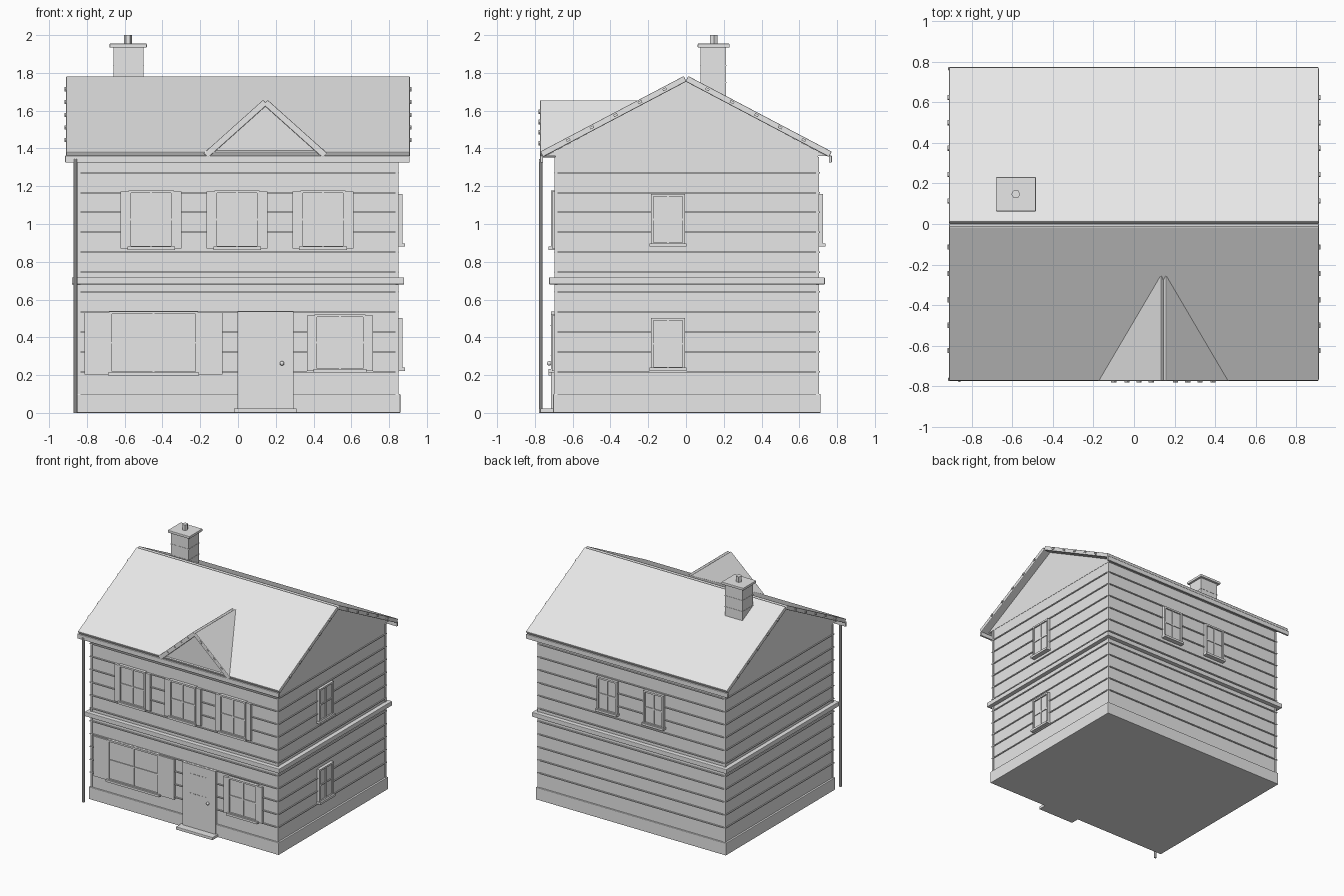
import bpy, math
from mathutils import Matrix, Vector

if "Cube" in bpy.data.objects:
    bpy.data.objects.remove(bpy.data.objects["Cube"])

GREY = bpy.data.materials.new("plain_grey")
GREY.diffuse_color = (0.8, 0.8, 0.8, 1)
GREY.use_nodes = True
GREY.node_tree.nodes["Principled BSDF"].inputs["Base Color"].default_value = GREY.diffuse_color


def mesh_object(name, verts, faces):
    me = bpy.data.meshes.new(name)
    me.from_pydata(verts, [], faces)
    me.materials.append(GREY)
    ob = bpy.data.objects.new(name, me)
    bpy.context.collection.objects.link(ob)
    return ob


def prism(name, profile, a, b, axis, bevel=0):
    """Extrude a 2D profile from a to b: axis 'x' -> profile (y,z), 'y' -> (x,z), 'z' -> (x,y)."""
    area = sum(p[0] * q[1] - q[0] * p[1] for p, q in zip(profile, profile[1:] + profile[:1]))
    if (area < 0) != (axis == 'y'):
        profile = profile[::-1]
    put = {'x': lambda p, t: (t, p[0], p[1]),
           'y': lambda p, t: (p[0], t, p[1]),
           'z': lambda p, t: (p[0], p[1], t)}[axis]
    n = len(profile)
    verts = [put(p, a) for p in profile] + [put(p, b) for p in profile]
    faces = [list(range(n))[::-1], list(range(n, 2 * n))]
    faces += [[i, (i + 1) % n, (i + 1) % n + n, i + n] for i in range(n)]
    ob = mesh_object(name, verts, faces)
    if bevel:
        m = ob.modifiers.new("soft_edges", 'BEVEL')
        m.width, m.segments = bevel, 2
    return ob


def box(name, x, y, z, bevel=0):
    return prism(name, [(x[0], y[0]), (x[1], y[0]), (x[1], y[1]), (x[0], y[1])], z[0], z[1], 'z', bevel)


def tube(name, x, y, r, z, sides):
    ring = [(x + r * math.cos(2 * math.pi * i / sides), y + r * math.sin(2 * math.pi * i / sides))
            for i in range(sides)]
    return prism(name, ring, z[0], z[1], 'z')


# walls, plinth, floor band and siding battens
CY = 0.005
box("walls", (-0.845, 0.845), (CY - 0.695, CY + 0.695), (0, 1.365))
box("plinth", (-0.86, 0.86), (CY - 0.708, CY + 0.708), (0, 0.1), 0.004)
box("floor_band", (-0.88, 0.88), (CY - 0.73, CY + 0.73), (0.68, 0.717), 0.004)
for i in range(11):
    z = 0.219 + 0.1053 * i
    box("siding_batten", (-0.853, 0.853), (CY - 0.704, CY + 0.704), (z - 0.004, z + 0.004))
for sx in (-1, 1):
    for sy in (-1, 1):
        x, y = sx * 0.842, CY + sy * 0.692
        box("corner_board", (x - 0.008, x + 0.008), (y - 0.008, y + 0.008), (0.1, 1.355))


# roof slabs: two leaning boards meeting at a ridge
def roof_pair(name, centre, half, eave, ridge, thick, a, b, axis, ribs, rib_a, rib_b):
    for s in (-1, 1):
        low, high = Vector((half, eave)), Vector((0.012, ridge))
        d = (high - low).normalized()
        n = Vector((d.y, -d.x))
        if n.y > 0:
            n = -n
        n *= thick
        flip = lambda p: (centre + s * p.x, p.y)
        prism(name + "_slab", [flip(p) for p in (low, high, high + n, low + n)], a, b, axis, 0.005)
        # course ribs showing at the slab ends
        for t in ribs:
            c = Vector((t, eave + (half - t) * (ridge - eave) / (half - 0.012))) + n * 0.45
            u, w = d * 0.011, n * 0.2
            prism(name + "_rib", [flip(c + q) for q in (u + w, u - w, -u - w, -u + w)],
                  rib_a, rib_b, axis)


roof_pair("main_roof", 0, 0.772, 1.383, 1.783, 0.032, -0.91, 0.91, 'x',
          (0.63, 0.505, 0.38, 0.25, 0.12), -0.918, 0.918)
prism("attic", [(-0.745, 1.36), (0.745, 1.36), (0, 1.755)], -0.847, 0.847, 'x')
roof_pair("dormer_roof", 0.145, 0.327, 1.375, 1.657, 0.034, -0.773, -0.24, 'y',
          (0.255, 0.19, 0.13, 0.07), -0.78, -0.3)
prism("dormer_gable", [(-0.15, 1.36), (0.44, 1.36), (0.145, 1.625)], -0.762, -0.3, 'y')

# gutters and downpipe
for s in (-1, 1):
    box("gutter", (-0.915, 0.908), sorted((s * 0.756, s * 0.772)), (1.325, 1.362), 0.003)
tube("downpipe", -0.86, -0.768, 0.01, (0, 1.345), 10)

# chimney
box("chimney_stack", (-0.66, -0.5), (0.077, 0.213), (1.6, 1.935))
for z in (1.75, 1.84):
    box("chimney_course", (-0.662, -0.498), (0.075, 0.215), (z - 0.003, z + 0.003))
box("chimney_cap", (-0.68, -0.483), (0.062, 0.231), (1.934, 1.955), 0.004)
tube("chimney_pot", -0.582, 0.147, 0.022, (1.955, 2.0), 6)


# windows are drawn facing the front, then turned onto their wall
def window(turn, wall, u, width, z0, z1, shutter=0, panes=2):
    m = Matrix.Rotation(turn, 4, 'Z')
    u0, u1 = u - width / 2, u + width / 2
    mid = (z0 + z1) / 2

    def part(name, x, out, z):
        ob = box(name, x, (-wall - out, -wall + 0.005), z)
        ob.data.transform(m)

    part("window_glass", (u0, u1), 0.014, (z0, z1))
    f = 0.014
    for x in ((u0, u0 + f), (u1 - f, u1)):
        part("window_frame_side", x, 0.025, (z0, z1))
    for z in ((z0, z0 + f), (z1 - f, z1)):
        part("window_frame_rail", (u0, u1), 0.025, z)
    for i in range(1, panes):
        c = u0 + width * i / panes
        part("window_mullion", (c - 0.005, c + 0.005), 0.02, (z0, z1))
    part("window_crossbar", (u0, u1), 0.02, (mid - 0.005, mid + 0.005))
    part("window_sill", (u0 - 0.006, u1 + 0.006), 0.038, (z0 - 0.008, z0 + 0.01))
    if shutter:
        for x in ((u0 - shutter, u0), (u1, u1 + shutter)):
            part("window_shutter", x, 0.02, (z0 - 0.001, z1 - 0.007))


for u in (-0.46, -0.005, 0.45):
    window(0, 0.69, u, 0.24, 0.87, 1.178, 0.042)
window(0, 0.69, -0.447, 0.47, 0.205, 0.538, 0.13)
window(0, 0.69, 0.54, 0.27, 0.222, 0.522, 0.04)
for z in (0.23, 0.888):
    window(math.pi / 2, 0.845, -0.095, 0.182, z, z + 0.272)
for u in (-0.21, 0.21):
    window(math.pi, 0.70, u, 0.182, 0.888, 1.16)

# door, step, knob and door grooves
box("door", (-0.003, 0.295), (-0.715, -0.68), (0.02, 0.538))
box("doorstep", (-0.022, 0.31), (-0.772, -0.69), (0, 0.024), 0.004)
bpy.ops.mesh.primitive_uv_sphere_add(segments=12, ring_count=8, radius=0.012, location=(0.233, -0.724, 0.262))
knob = bpy.context.object
knob.name = "door_knob"
knob.data.materials.append(GREY)
bpy.ops.object.shade_smooth_by_angle()
for z in (0.3, 0.46):
    for i in range(5):
        x = 0.06 + 0.035 * i
        box("door_trim", (x, x + 0.02), (-0.718, -0.71), (z, z + 0.005))
